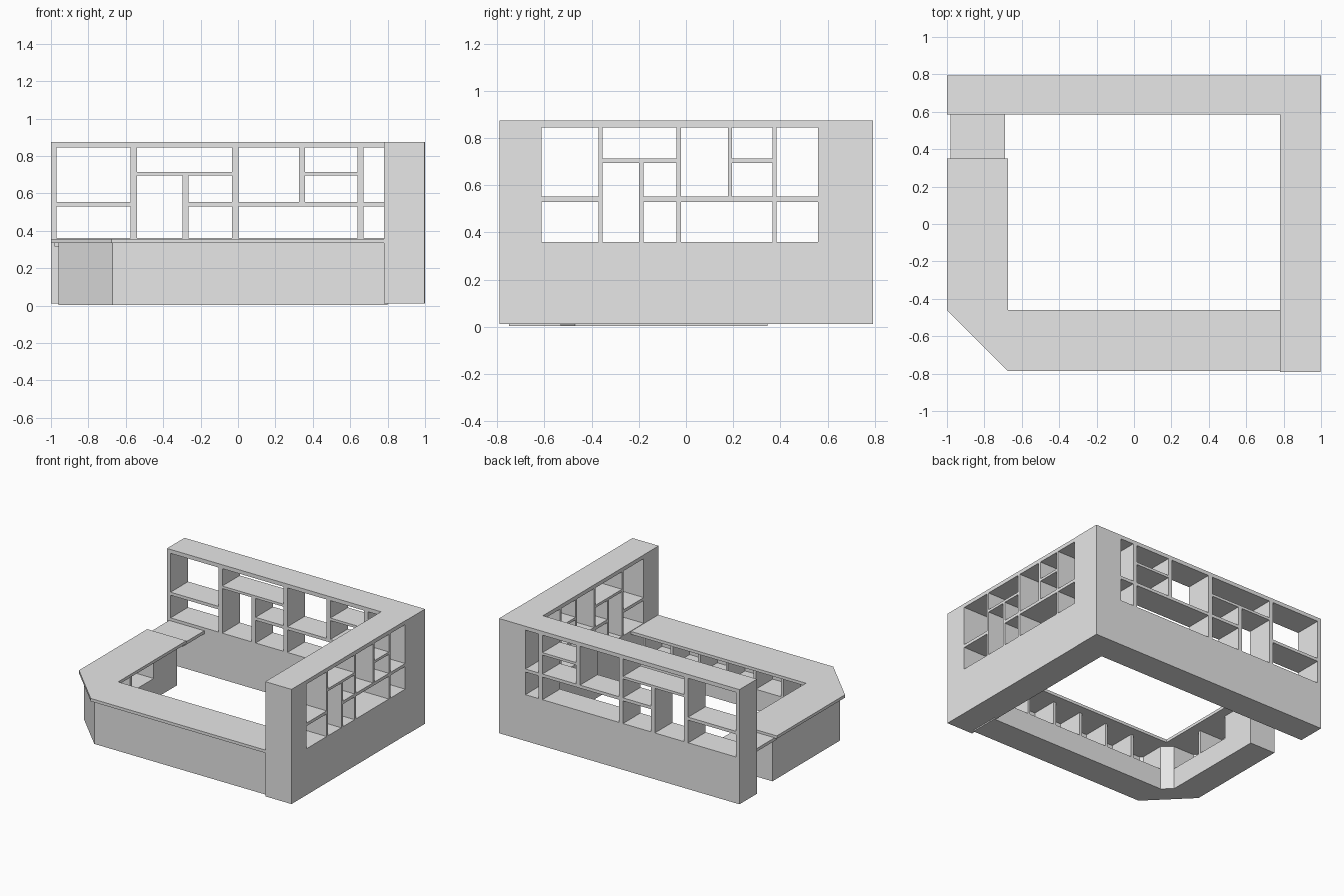
import bpy
import bmesh

cube = bpy.data.objects.get("Cube")
if cube:
    bpy.data.objects.remove(cube, do_unlink=True)

grey = bpy.data.materials.new("plain_grey")
grey.use_nodes = True
grey.diffuse_color = (0.8, 0.8, 0.8, 1)
grey.node_tree.nodes["Principled BSDF"].inputs["Base Color"].default_value = (0.8, 0.8, 0.8, 1)


def finish(name, bm):
    bmesh.ops.recalc_face_normals(bm, faces=bm.faces)
    mesh = bpy.data.meshes.new(name)
    bm.to_mesh(mesh)
    bm.free()
    mesh.materials.append(grey)
    obj = bpy.data.objects.new(name, mesh)
    bpy.context.collection.objects.link(obj)
    return obj


def add_box(bm, xs, ys, zs):
    """Add an axis-aligned box spanning three ranges."""
    verts = bmesh.ops.create_cube(bm, size=1)["verts"]
    for v in verts:
        for i, (lo, hi) in enumerate((xs, ys, zs)):
            v.co[i] = hi if v.co[i] > 0 else lo


def box(name, xs, ys, zs):
    bm = bmesh.new()
    add_box(bm, xs, ys, zs)
    return finish(name, bm)


def prism(name, outline, z0, z1):
    """Extrude a plan outline upwards."""
    bm = bmesh.new()
    face = bm.faces.new([bm.verts.new((x, y, z0)) for x, y in outline])
    top = bmesh.ops.extrude_face_region(bm, geom=[face])["geom"]
    for v in top:
        if isinstance(v, bmesh.types.BMVert):
            v.co.z = z1
    return finish(name, bm)


BASE_Z, SEAM_Z, FLOOR_Z, CEIL_Z, TOP_Z = 0.012, 0.335, 0.36, 0.845, 0.874


def shelf_unit(name, start, end, posts, thick, depth, along_x):
    """Open shelving: five uprights, staggered shelves, floor and top boards."""
    bm = bmesh.new()

    def board(span, zs):
        if along_x:
            add_box(bm, span, depth, zs)
        else:
            add_box(bm, depth, span, zs)

    h = thick / 2
    a, b, c, d, e = posts
    low, high = (0.53, 0.553), (0.695, 0.714)
    # floor, top and solid or thin ends
    board((start[0], end[1]), (SEAM_Z, FLOOR_Z))
    board((start[0], end[1]), (CEIL_Z, TOP_Z))
    board(start, (FLOOR_Z, CEIL_Z))
    board(end, (FLOOR_Z, CEIL_Z))
    # uprights
    for p in (a, c, e):
        board((p - h, p + h), (FLOOR_Z, CEIL_Z))
    board((b - h, b + h), (FLOOR_Z, high[0]))
    board((d - h, d + h), (low[1], CEIL_Z))
    # shelves
    board((start[1], a - h), low)
    board((b + h, c - h), low)
    board((c + h, e - h), low)
    board((e + h, end[0]), low)
    board((a + h, c - h), high)
    board((d + h, e - h), high)
    return finish(name, bm)


# Tall back and left walls
box("back_base", (-1, 1), (0.585, 0.793), (BASE_Z, SEAM_Z))
box("left_base", (0.78, 0.998), (-0.79, 0.585), (BASE_Z, SEAM_Z))
shelf_unit("back_shelves", (-1, -0.97), (0.78, 1),
           (-0.557, -0.28, -0.015, 0.342, 0.655), 0.033, (0.585, 0.793), True)
shelf_unit("left_shelves", (-0.79, -0.612), (0.56, 0.585),
           (-0.363, -0.19, -0.031, 0.187, 0.375), 0.018, (0.78, 0.998), False)

# Low counter: plinth, outer shell and corner block
outer = [(0.8, -0.75), (-0.67, -0.75), (-0.96, -0.46), (-0.96, 0.345)]
inner = [(-0.75, 0.345), (-0.75, -0.47), (-0.68, -0.53), (0.8, -0.53)]
liner = [(-0.94, 0.345), (-0.94, -0.452), (-0.662, -0.73), (0.8, -0.73)]
SHELF_Z = 0.16
prism("counter_plinth", outer + inner, 0.003, SHELF_Z)
prism("counter_shell", outer + liner, SHELF_Z, SEAM_Z)
prism("counter_corner_block",
      [(-0.68, -0.53), (-0.68, -0.74), (-0.95, -0.47), (-0.75, -0.47)], SHELF_Z, SEAM_Z)

# Compartment dividers under the countertop
bm = bmesh.new()
for i in range(6):
    x = -0.43 + 0.23 * i
    add_box(bm, (x - 0.01, x + 0.01), (-0.74, -0.53), (SHELF_Z, SEAM_Z))
for y in (-0.2, 0.08):
    add_box(bm, (-0.95, -0.75), (y - 0.01, y + 0.01), (SHELF_Z, SEAM_Z))
finish("counter_dividers", bm)
box("counter_end_cabinet", (-0.95, -0.75), (0.09, 0.345), (SHELF_Z, SEAM_Z))

# Countertop with a cut corner, and the lift-up flap at the entrance
prism("countertop",
      [(0.782, -0.785), (-0.675, -0.785), (-1, -0.46), (-1, 0.35),
       (-0.675, 0.35), (-0.675, -0.46), (0.782, -0.46)], SEAM_Z, 0.357)
box("entrance_flap", (-0.982, -0.69), (0.33, 0.59), (0.315, 0.338))
